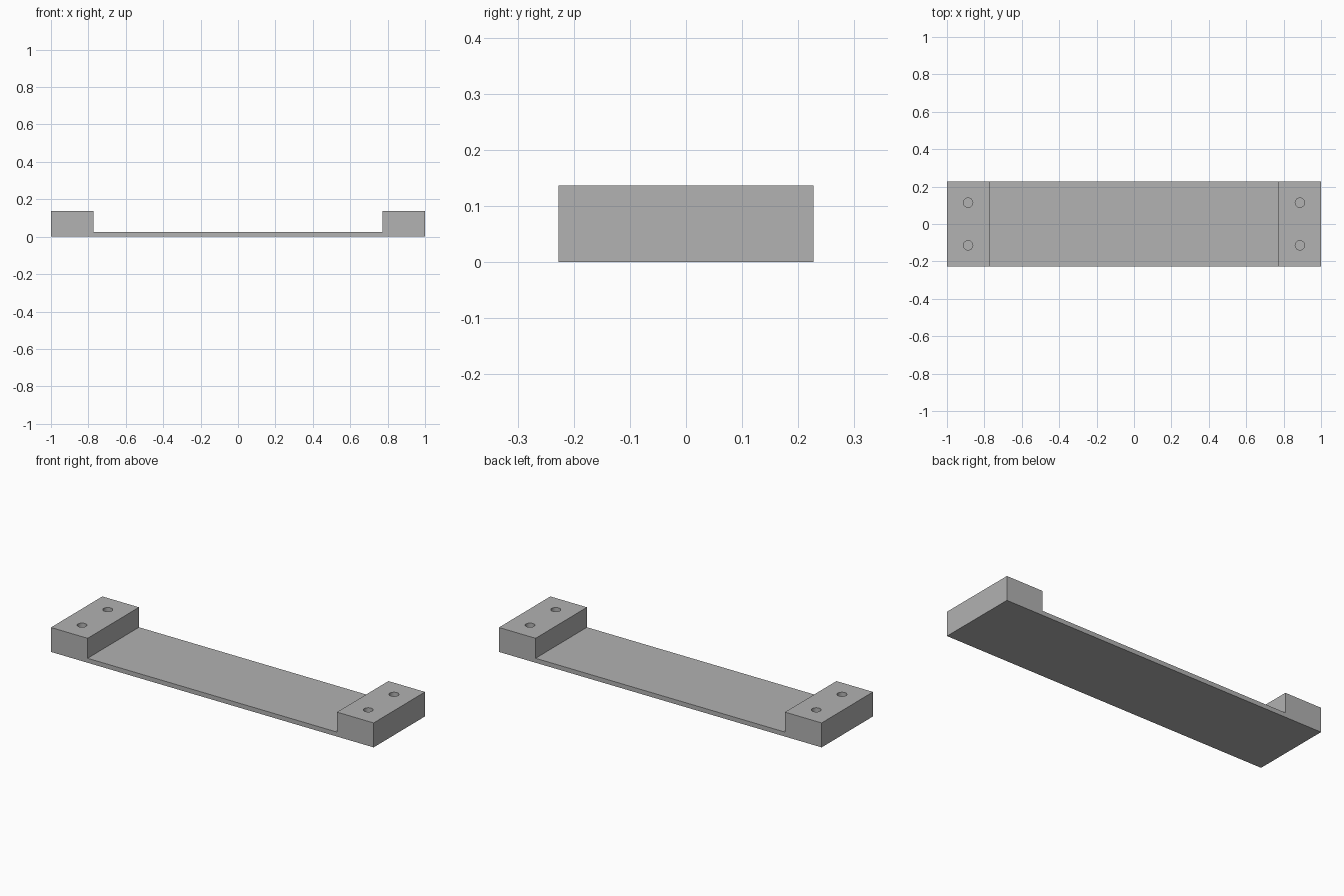
import bpy, bmesh

if "Cube" in bpy.data.objects:
    bpy.data.objects.remove(bpy.data.objects["Cube"])

HALF_W, HEIGHT, PLATE, STEP = 0.2275, 0.137, 0.025, 0.773
HOLE_X, HOLE_Y, HOLE_R = 0.887, 0.114, 0.025

grey = bpy.data.materials.new("mid_grey")
grey.diffuse_color = (0.445, 0.445, 0.445, 1)
grey.use_nodes = True
grey.node_tree.nodes["Principled BSDF"].inputs["Base Color"].default_value = grey.diffuse_color


def make_object(name, bm):
    bmesh.ops.recalc_face_normals(bm, faces=bm.faces)
    mesh = bpy.data.meshes.new(name)
    bm.to_mesh(mesh)
    bm.free()
    mesh.materials.append(grey)
    obj = bpy.data.objects.new(name, mesh)
    bpy.context.collection.objects.link(obj)
    return obj


# Handle body: side profile with a raised block at each end, extruded in depth
half = [(STEP, PLATE), (STEP, HEIGHT), (1, HEIGHT), (1, 0)]
profile = half + [(-x, z) for x, z in reversed(half)]
bm = bmesh.new()
face = bm.faces.new([bm.verts.new((x, -HALF_W, z)) for x, z in profile])
ext = bmesh.ops.extrude_face_region(bm, geom=[face])
verts = [v for v in ext["geom"] if isinstance(v, bmesh.types.BMVert)]
bmesh.ops.translate(bm, verts=verts, vec=(0, 2 * HALF_W, 0))
body = make_object("bracket_body", bm)

# Blind screw holes: two in each end block, down to the plate level
bm = bmesh.new()
for sx in (-1, 1):
    for sy in (-1, 1):
        hole = bmesh.ops.create_cone(bm, cap_ends=True, segments=32,
                                     radius1=HOLE_R, radius2=HOLE_R, depth=0.2)
        bmesh.ops.translate(bm, verts=hole["verts"],
                            vec=(sx * HOLE_X, sy * HOLE_Y, PLATE + 0.1))
cutter = make_object("hole_cutter", bm)
cutter.hide_render = True

cut = body.modifiers.new("screw_holes", "BOOLEAN")
cut.operation = "DIFFERENCE"
cut.solver = "EXACT"
cut.object = cutter

bpy.context.view_layer.objects.active = body
body.select_set(True)
bpy.ops.object.modifier_apply(modifier=cut.name)
bpy.data.objects.remove(cutter)

# Smooth the hole walls, keep all edges sharp
bpy.ops.object.shade_smooth_by_angle()
